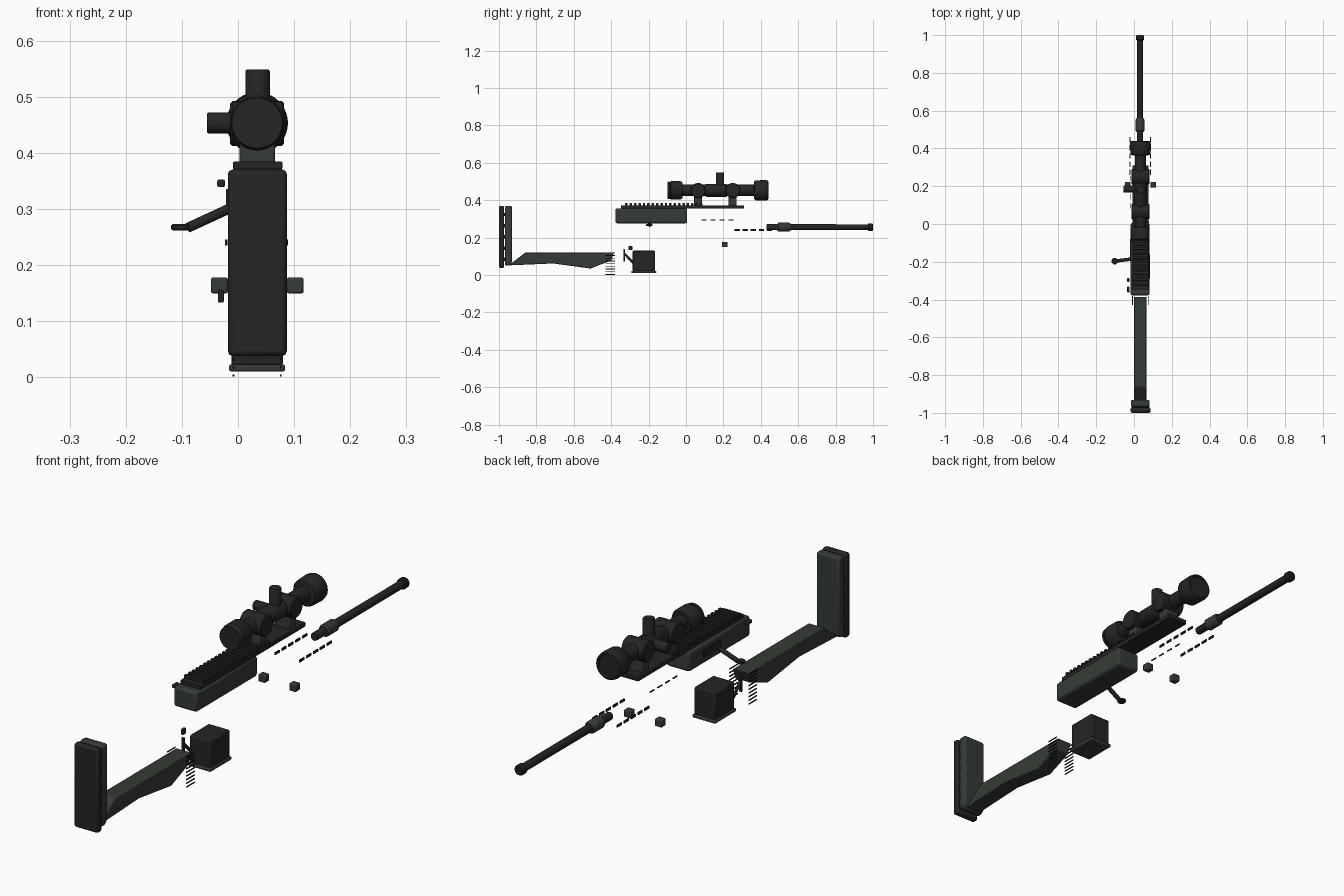
import bpy, bmesh, math
from mathutils import Vector

if "Cube" in bpy.data.objects:
    bpy.data.objects.remove(bpy.data.objects["Cube"])

CX = 0.034   # centreline of the exploded rifle
SZ = 0.453   # scope axis height


def mat(name, c):
    m = bpy.data.materials.new(name)
    m.diffuse_color = (*c, 1)
    m.use_nodes = True
    m.node_tree.nodes["Principled BSDF"].inputs["Base Color"].default_value = m.diffuse_color
    return m


BLACK = mat("matte black", (0.018, 0.018, 0.018))
GREEN = mat("dark olive green", (0.034, 0.044, 0.035))
DARK = mat("deep black", (0.011, 0.011, 0.011))


def finish(name, bm, m, bevel=0, segs=2):
    bmesh.ops.recalc_face_normals(bm, faces=bm.faces)
    me = bpy.data.meshes.new(name)
    bm.to_mesh(me)
    bm.free()
    me.materials.append(m)
    ob = bpy.data.objects.new(name, me)
    bpy.context.collection.objects.link(ob)
    if bevel:
        b = ob.modifiers.new("bevel", "BEVEL")
        b.width, b.segments, b.limit_method = bevel, segs, "ANGLE"
    bpy.context.view_layer.objects.active = ob
    ob.select_set(True)
    bpy.ops.object.shade_smooth_by_angle(angle=math.radians(35))
    ob.select_set(False)
    return ob


def box(name, x, y, z, m, bevel=0):
    """Box from (min, max) ranges."""
    bm = bmesh.new()
    bmesh.ops.create_cube(bm, size=1)
    for v in bm.verts:
        v.co = [(r[0] + r[1]) / 2 + c * (r[1] - r[0]) for r, c in zip((x, y, z), v.co)]
    return finish(name, bm, m, bevel)


def lathe(name, start, axis, prof, m, n=32):
    """Solid of revolution: prof is (distance, radius) along axis from start."""
    bm = bmesh.new()
    q = Vector((0, 0, 1)).rotation_difference(Vector(axis))
    rings = []
    for d, r in prof:
        rings.append([bm.verts.new(Vector(start) + q @ Vector(
            (r * math.cos(2 * math.pi * i / n), r * math.sin(2 * math.pi * i / n), d)))
            for i in range(n)])
    for a, b in zip(rings, rings[1:]):
        for i in range(n):
            bm.faces.new((a[i], a[(i + 1) % n], b[(i + 1) % n], b[i]))
    bm.faces.new(rings[0])
    bm.faces.new(rings[-1])
    return finish(name, bm, m)


def rod(name, a, b, r, m, n=16):
    d = Vector(b) - Vector(a)
    return lathe(name, a, d.normalized(), [(0, r), (d.length, r)], m, n)


def profile(name, pts, x0, x1, m, bevel):
    """Side outline (y, z) extruded across x."""
    bm = bmesh.new()
    f = bm.faces.new([bm.verts.new((x0, y, z)) for y, z in pts])
    g = bmesh.ops.extrude_face_region(bm, geom=[f])
    for v in g["geom"]:
        if isinstance(v, bmesh.types.BMVert):
            v.co.x = x1
    return finish(name, bm, m, bevel)


# Butt: recoil pad, spacers, plate and arm
box("recoil_pad", (-0.018, 0.087), (-1.0, -0.972), (0.038, 0.37), BLACK, 0.008)
for i in range(5):
    z = 0.075 + i * 0.06
    box(f"pad_spacer_{i}", (-0.012, 0.081), (-0.975, -0.962), (z, z + 0.018), DARK)
profile("butt_plate", [(-0.968, 0.05), (-0.945, 0.05), (-0.931, 0.065), (-0.931, 0.37), (-0.968, 0.37)],
        -0.016, 0.083, GREEN, 0.008)
profile("stock_arm", [(-0.94, 0.052), (-0.71, 0.062), (-0.51, 0.035), (-0.40, 0.078),
                      (-0.385, 0.12), (-0.86, 0.12), (-0.94, 0.058)], 0.0, 0.066, GREEN, 0.012)

# Grip serrations, both sides
for side, x in (("left", -0.008), ("right", 0.076)):
    for i in range(9):
        z = 0.001 + i * 0.0145
        box(f"grip_line_{side}_{i}", (x - 0.0015, x + 0.0015), (-0.43, -0.38), (z, z + 0.004), DARK)

# Magazine
box("magazine_body", (-0.012, 0.080), (-0.285, -0.165), (0.02, 0.13), BLACK, 0.005)
box("magazine_base", (-0.016, 0.084), (-0.292, -0.159), (0.01, 0.023), GREEN, 0.004)
box("magazine_release", (-0.036, -0.025), (-0.307, -0.287), (0.133, 0.156), BLACK, 0.003)

# Trigger
box("trigger_stem", (-0.014, -0.002), (-0.335, -0.326), (0.072, 0.138), BLACK, 0.002)
rod("trigger_blade", (-0.008, -0.33, 0.115), (-0.008, -0.283, 0.066), 0.006, BLACK, 12)

# Receiver with port, safety and bolt
box("receiver", (-0.018, 0.083), (-0.378, 0.006), (0.277, 0.357), GREEN, 0.01)
box("ejection_port", (-0.0215, -0.015), (-0.19, -0.08), (0.305, 0.335), BLACK, 0.001)
box("safety_lever", (-0.037, -0.023), (-0.362, -0.332), (0.339, 0.352), BLACK, 0.003)
rod("bolt_handle", (-0.01, -0.185, 0.303), (-0.09, -0.195, 0.266), 0.009, BLACK)
lathe("bolt_knob", (-0.102, -0.197, 0.261), (0, 0, 1),
      [(0, 0.014), (0.003, 0.017), (0.009, 0.017), (0.012, 0.014)], BLACK, 20)

# Toothed rail
box("rail_base", (-0.008, 0.078), (-0.348, 0.31), (0.355, 0.373), BLACK, 0.002)
for i in range(18):
    y = -0.325 + i * 0.0235
    box(f"rail_tooth_{i}", (-0.009, 0.079), (y, y + 0.013), (0.371, 0.384), BLACK, 0.002)

# Scope tube with eyepiece and objective bells
lathe("scope_tube", (CX, 0, SZ), (0, 1, 0), [
    (-0.10, 0.038), (-0.10, 0.045), (-0.088, 0.047), (-0.086, 0.044), (-0.08, 0.049),
    (-0.03, 0.049), (-0.018, 0.042), (-0.018, 0.030), (0.10, 0.030), (0.11, 0.035),
    (0.215, 0.035), (0.22, 0.030), (0.362, 0.030), (0.365, 0.048), (0.372, 0.053),
    (0.425, 0.055), (0.438, 0.052), (0.44, 0.046), (0.43, 0.043)], BLACK, 40)
for i, y in enumerate((0.065, 0.25)):
    lathe(f"scope_ring_{i}", (CX - 0.048, y, SZ - 0.001), (1, 0, 0),
          [(0, 0.036), (0.004, 0.04), (0.092, 0.04), (0.096, 0.036)], BLACK)
    box(f"ring_mount_{i}", (0.003, 0.066), (y - 0.023, y + 0.021), (0.37, 0.43), GREEN, 0.004)
lathe("elevation_turret", (CX + 0.001, 0.182, SZ), (0, 0, 1),
      [(0, 0.022), (0.092, 0.022), (0.095, 0.020)], BLACK)
lathe("windage_turret", (CX, 0.185, SZ), (-1, 0, 0),
      [(0, 0.019), (0.086, 0.019), (0.089, 0.017)], BLACK)

# Barrel, collar and muzzle
lathe("barrel", (CX - 0.002, 0, 0.256), (0, 1, 0),
      [(0.43, 0.015), (0.435, 0.016), (0.98, 0.0155)], BLACK)
lathe("gas_collar", (CX - 0.002, 0, 0.256), (0, 1, 0),
      [(0.488, 0.019), (0.495, 0.024), (0.55, 0.024), (0.56, 0.019)], GREEN)
lathe("muzzle", (CX - 0.002, 0, 0.256), (0, 1, 0),
      [(0.972, 0.016), (0.976, 0.021), (0.994, 0.021), (1.0, 0.017)], DARK)

# Handguard slots and side studs
for i in range(5):
    y = 0.26 + i * 0.043
    for side, x in (("left", -0.021), ("right", 0.087)):
        box(f"guard_slot_{side}_{i}", (x - 0.002, x + 0.002), (y, y + 0.028), (0.235, 0.245), DARK)
for i in range(4):
    y = 0.083 + i * 0.048
    box(f"guard_line_{i}", (-0.022, -0.018), (y, y + 0.027), (0.293, 0.297), DARK)
for side, x in (("left", -0.048), ("right", 0.087)):
    box(f"side_stud_{side}", (x, x + 0.03), (0.193, 0.222), (0.149, 0.178), GREEN, 0.004)
